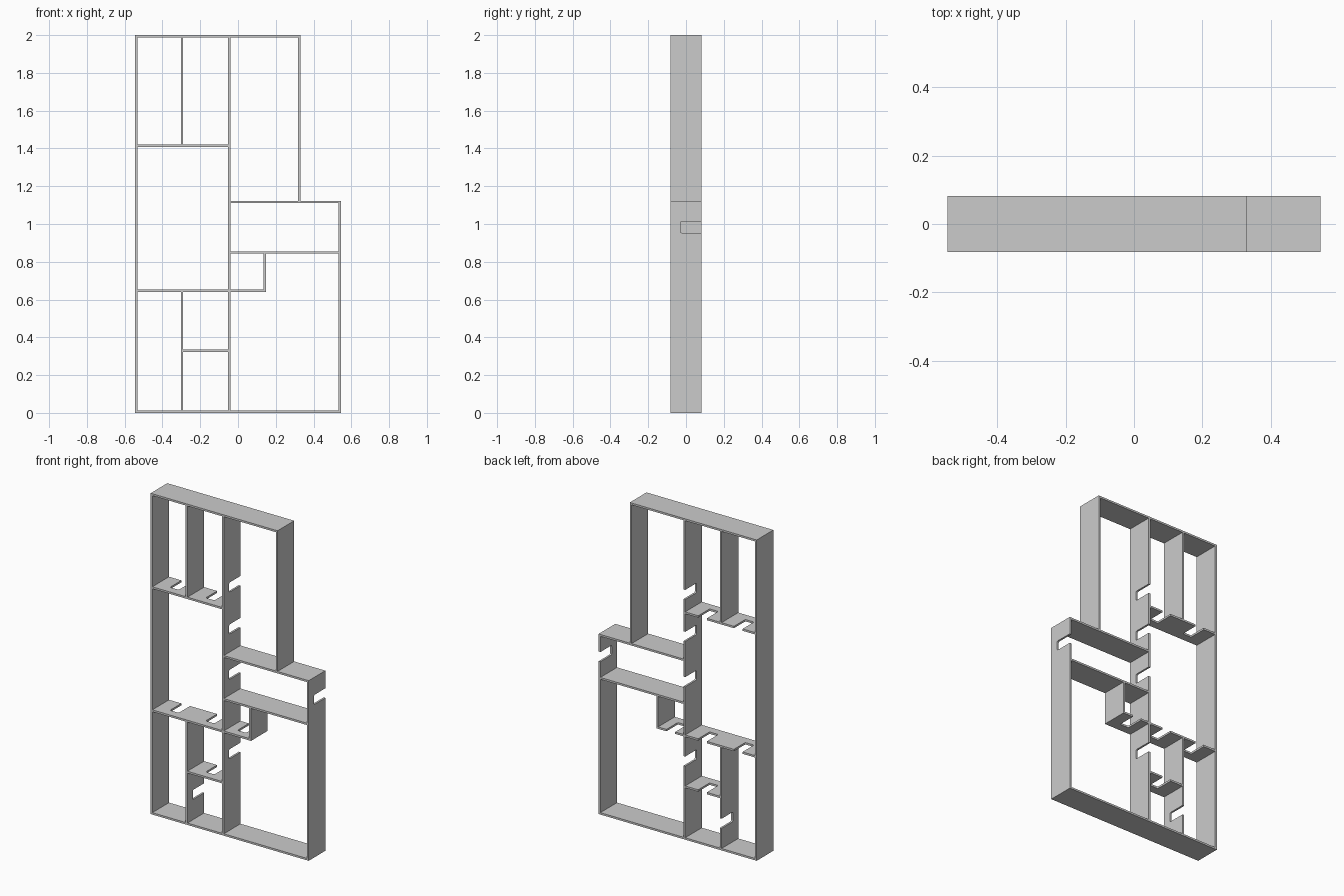
import bpy, bmesh
from math import sin, cos, pi
from mathutils import Vector

if "Cube" in bpy.data.objects:
    bpy.data.objects.remove(bpy.data.objects["Cube"])

T = 0.012            # board thickness
H = T / 2
D = 0.082            # half depth
NOTCH_Y, NOTCH_W, R = -0.03, 0.03, 0.008   # notch end, half width, corner radius


def outline(a, b, notches):
    """Board outline in (length, depth), with cable notches open to the back."""
    pts = [(a, D), (a, -D), (b, -D), (b, D)]
    for c in sorted(notches, reverse=True):
        pts.append((c + NOTCH_W, D))
        for cx, start in ((c + NOTCH_W - R, 0), (c - NOTCH_W + R, -pi / 2)):
            for i in range(4):
                t = start - i * pi / 6
                pts.append((cx + R * cos(t), NOTCH_Y + R + R * sin(t)))
        pts.append((c - NOTCH_W, D))
    return pts


def board(name, pos, a, b, upright, notches=()):
    bm = bmesh.new()
    pts = outline(a, b, notches)
    place = (lambda u, y: (pos - H, y, u)) if upright else (lambda u, y: (u, y, pos - H))
    face = bm.faces.new([bm.verts.new(place(u, y)) for u, y in pts])
    ext = bmesh.ops.extrude_face_region(bm, geom=[face])
    offset = Vector((T, 0, 0)) if upright else Vector((0, 0, T))
    bmesh.ops.translate(bm, vec=offset,
                        verts=[g for g in ext['geom'] if isinstance(g, bmesh.types.BMVert)])
    bmesh.ops.recalc_face_normals(bm, faces=bm.faces)
    me = bpy.data.meshes.new(name)
    bm.to_mesh(me)
    bm.free()
    ob = bpy.data.objects.new(name, me)
    bpy.context.collection.objects.link(ob)


# Board centre lines
XL, XA, XC, XS, XT, XR = -0.539, -0.297, -0.046, 0.141, 0.324, 0.539
Z0, Z1, Z2, Z3, Z4, Z5, Z6 = H, 0.329, 0.647, 0.849, 1.117, 1.414, 2 - H
mid = lambda p, q: (p + q) / 2
left_mid, inner_mid = mid(XL, XA), mid(XA, XC)

# Horizontal boards
for name, z, a, b, n in (
    ("bottom_board", Z0, XL - H, XR + H, ()),
    ("top_board", Z6, XL - H, XT + H, ()),
    ("low_left_shelf", Z1, XA + H, XC - H, (inner_mid,)),
    ("middle_left_shelf", Z2, XL + H, XC - H, (left_mid, inner_mid)),
    ("small_box_shelf", Z2, XC + H, XS + H, (mid(XC, XS),)),
    ("right_shelf", Z3, XC + H, XR - H, ()),
    ("right_top_shelf", Z4, XC + H, XR + H, ()),
    ("upper_left_shelf", Z5, XL + H, XC - H, (left_mid, inner_mid)),
):
    board(name, z, a, b, False, n)

# Upright boards
for name, x, a, b, n in (
    ("left_side", XL, Z0 + H, Z6 - H, ()),
    ("lower_divider", XA, Z0 + H, Z2 - H, (mid(Z0, Z1),)),
    ("upper_divider", XA, Z5 + H, Z6 - H, ()),
    ("centre_upright", XC, Z0 + H, Z6 - H,
     (mid(Z1, Z2), mid(Z3, Z4), mid(Z4, Z5), 1.527)),
    ("small_box_side", XS, Z2 + H, Z3 - H, ()),
    ("upper_right_side", XT, Z4 + H, Z6 - H, ()),
    ("right_side", XR, Z0 + H, Z4 - H, (mid(Z3, Z4),)),
):
    board(name, x, a, b, True, n)
